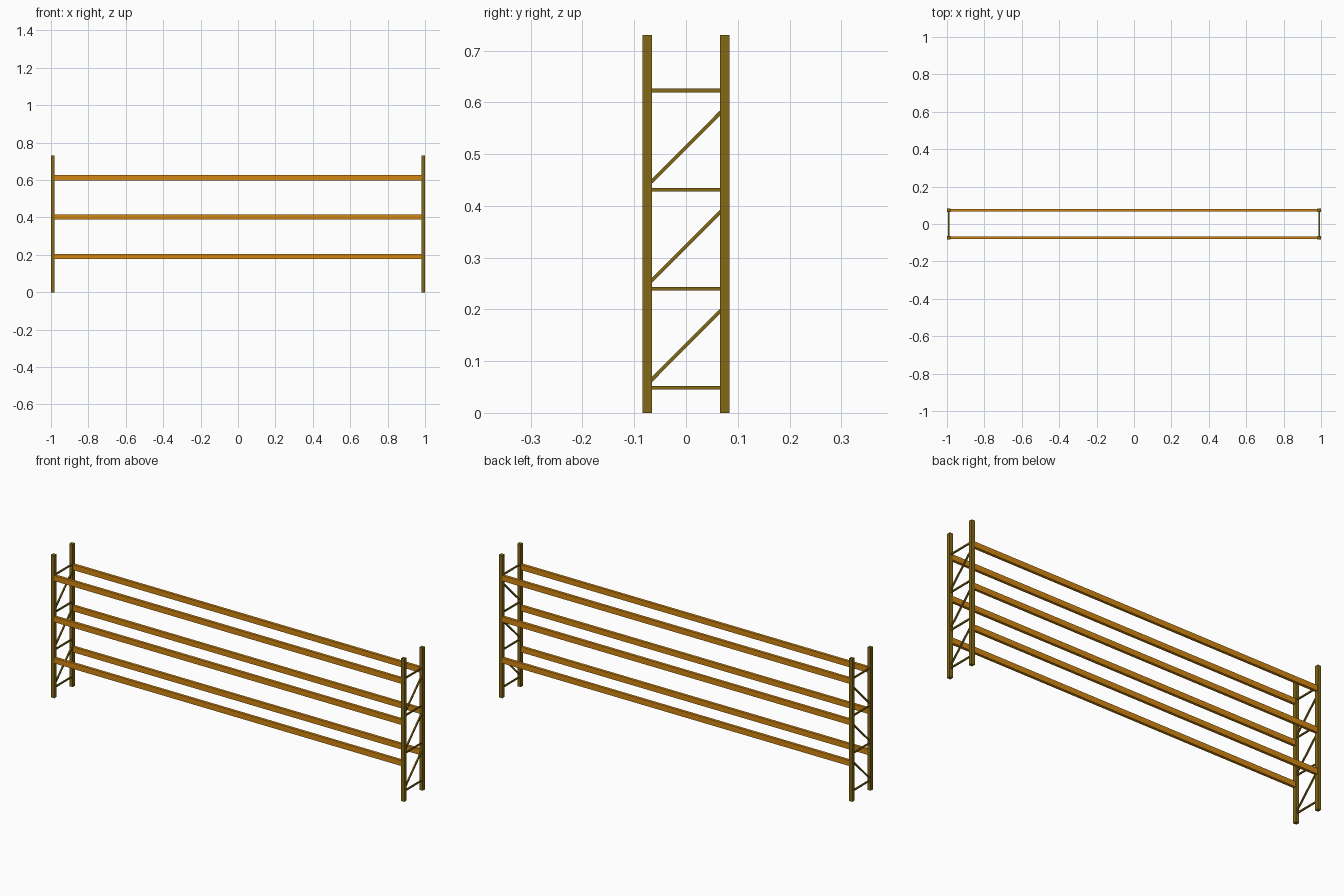
import bpy
from mathutils import Vector

if "Cube" in bpy.data.objects:
    bpy.data.objects.remove(bpy.data.objects["Cube"])

X, Y = 0.9908, 0.0745      # upright centre lines
POST, HEIGHT = 0.0184, 0.73


def material(name, color):
    m = bpy.data.materials.new(name)
    m.diffuse_color = color
    m.use_nodes = True
    m.node_tree.nodes["Principled BSDF"].inputs["Base Color"].default_value = m.diffuse_color
    return m


FRAME = material("frame_olive", (0.23, 0.14, 0.008, 1))
BEAM = material("beam_orange", (0.65, 0.24, 0.006, 1))


def bar(name, a, b, width, depth, mat):
    """Rectangular bar from a to b; width lies along local x, depth along local y."""
    a, b = Vector(a), Vector(b)
    d = b - a
    bpy.ops.mesh.primitive_cube_add(size=1, location=(a + b) / 2)
    o = bpy.context.object
    o.name = name
    o.rotation_euler = d.to_track_quat('Z', 'Y').to_euler()
    o.scale = (width, depth, d.length)
    o.data.materials.append(mat)
    return o


# End frames: two uprights joined by level and diagonal braces
for sx, side in ((-1, "left"), (1, "right")):
    x = sx * X
    for sy, end in ((-1, "front"), (1, "back")):
        bar(f"upright_{side}_{end}", (x, sy * Y, 0), (x, sy * Y, HEIGHT), POST, POST, FRAME)
    yi = Y - POST / 2 + 0.002
    for i in range(4):
        z = 0.0485 + 0.1915 * i
        bar(f"level_brace_{side}_{i}", (x, -yi, z), (x, yi, z), 0.007, 0.007, FRAME)
        if i < 3:
            bar(f"diagonal_brace_{side}_{i}", (x, -yi, z + 0.0145), (x, yi, z + 0.1495),
                0.007, 0.007, FRAME)

# Long load beams, front and back, on three levels
xb = X - POST / 2
for i in range(3):
    z = 0.1915 + 0.2105 * i
    for sy, end in ((-1, "front"), (1, "back")):
        o = bar(f"load_beam_{end}_{i}", (-xb, sy * Y, z), (xb, sy * Y, z), 0.014, 0.028, BEAM)
        # keep the tall side vertical
        o.rotation_euler = (0, 0, 0)
        o.scale = (2 * xb, 0.014, 0.028)
